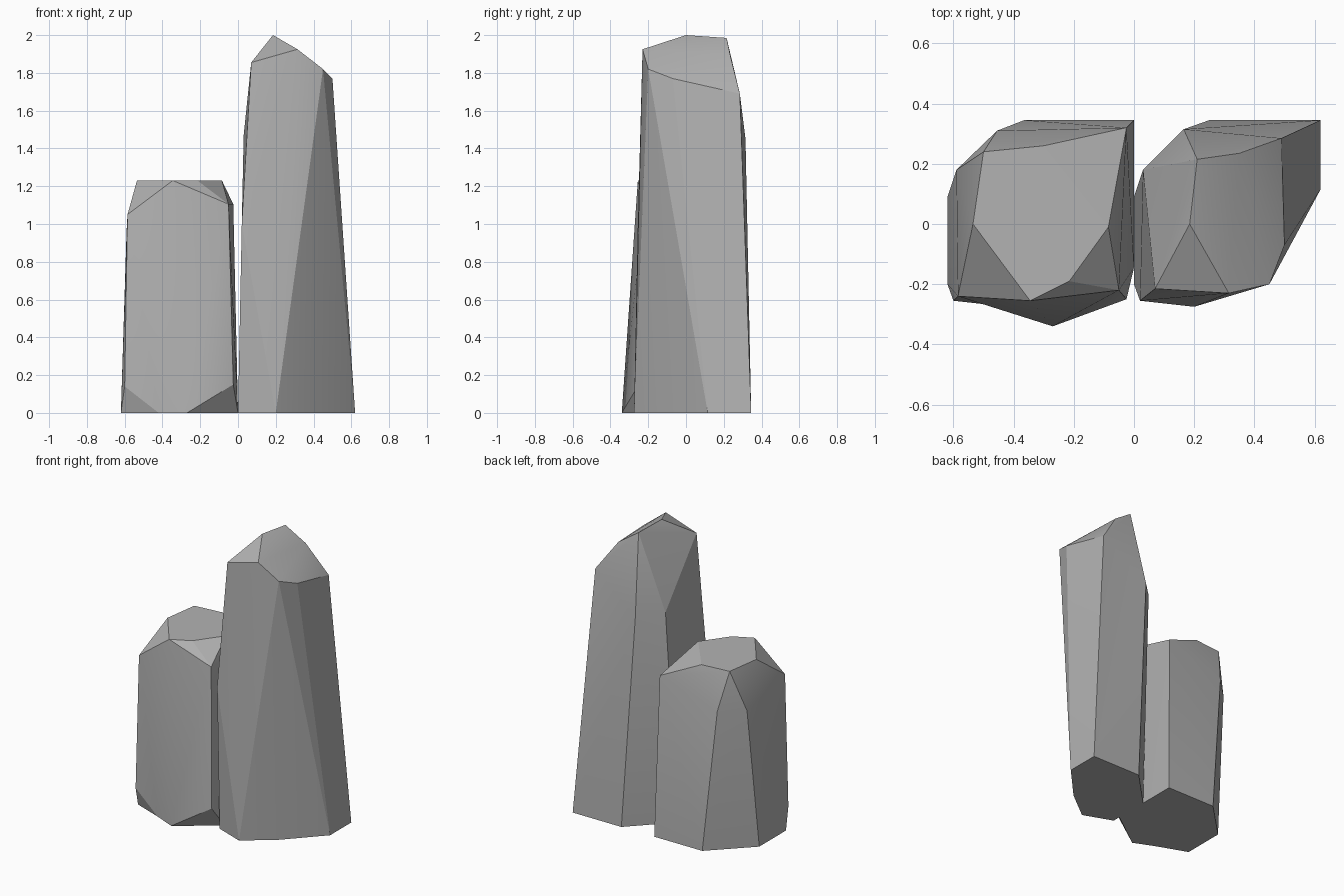
import bpy, bmesh, math
from mathutils import Vector

cube = bpy.data.objects.get("Cube")
if cube:
    bpy.data.objects.remove(cube, do_unlink=True)

# One stone colour
stone = bpy.data.materials.new("stone_grey")
stone.use_nodes = True
GREY = (0.45, 0.45, 0.45, 1)
stone.diffuse_color = GREY
bsdf = stone.node_tree.nodes["Principled BSDF"]
bsdf.inputs["Base Color"].default_value = GREY
bsdf.inputs["Roughness"].default_value = 0.8


def chiselled_rock(name, base, chips, crown, dent=None):
    """Hull over a flat footprint, chipped corners and a faceted crown.
    dent names a corner that is pushed inward afterwards."""
    bm = bmesh.new()
    for x, y in base:
        bm.verts.new((x, y, 0))
    for p in chips + crown:
        bm.verts.new(p)
    res = bmesh.ops.convex_hull(bm, input=bm.verts[:])
    loose = [v for v in bm.verts if not v.link_faces]
    bmesh.ops.delete(bm, geom=loose, context='VERTS')
    bmesh.ops.dissolve_limit(bm, angle_limit=math.radians(1),
                             verts=bm.verts[:], edges=bm.edges[:])
    if dent:
        spot = Vector((*dent, 0))
        corner = min(bm.verts, key=lambda v: (v.co - spot).length)
        corner.co = spot
    bmesh.ops.recalc_face_normals(bm, faces=bm.faces[:])
    mesh = bpy.data.meshes.new(name)
    bm.to_mesh(mesh)
    bm.free()
    mesh.materials.append(stone)
    obj = bpy.data.objects.new(name, mesh)
    bpy.context.collection.objects.link(obj)
    bpy.ops.object.select_all(action='DESELECT')
    obj.select_set(True)
    bpy.context.view_layer.objects.active = obj
    bpy.ops.object.shade_smooth_by_angle(angle=math.radians(20))
    return obj


# Tall pillar with a slanted peak
chiselled_rock(
    "tall_pillar",
    base=[(0.62, 0.345), (0.62, 0.115), (0.40, -0.12), (0.20, -0.275),
          (0, -0.20), (0, 0.09), (0.25, 0.345)],
    chips=[(0.02, -0.255, 1.0), (0.03, 0.18, 1.47), (0.165, 0.315, 1.45)],
    crown=[(0.07, -0.215, 1.855), (0.315, -0.23, 1.925), (0.45, -0.20, 1.82),
           (0.50, -0.07, 1.77), (0.49, 0.285, 1.69), (0.35, 0.235, 1.89),
           (0.21, 0.215, 1.985), (0.185, 0, 2.0)])

# Short pillar with a flat top
chiselled_rock(
    "short_pillar",
    base=[(-0.62, -0.20), (-0.62, 0.09), (-0.365, 0.345), (0, 0.345),
          (0, -0.145), (-0.27, -0.34), (-0.42, -0.31)],
    chips=[(-0.60, -0.255, 0.14), (-0.025, -0.25, 0.15),
           (-0.59, 0.18, 0.96), (-0.455, 0.31, 0.97)],
    crown=[(-0.585, -0.24, 1.05), (-0.05, -0.22, 1.105), (-0.025, 0.32, 1.105),
           (-0.535, 0, 1.23), (-0.50, 0.24, 1.23), (-0.30, 0.26, 1.23),
           (-0.085, -0.01, 1.23), (-0.215, -0.19, 1.23), (-0.345, -0.255, 1.23)],
    dent=(-0.42, -0.275))
